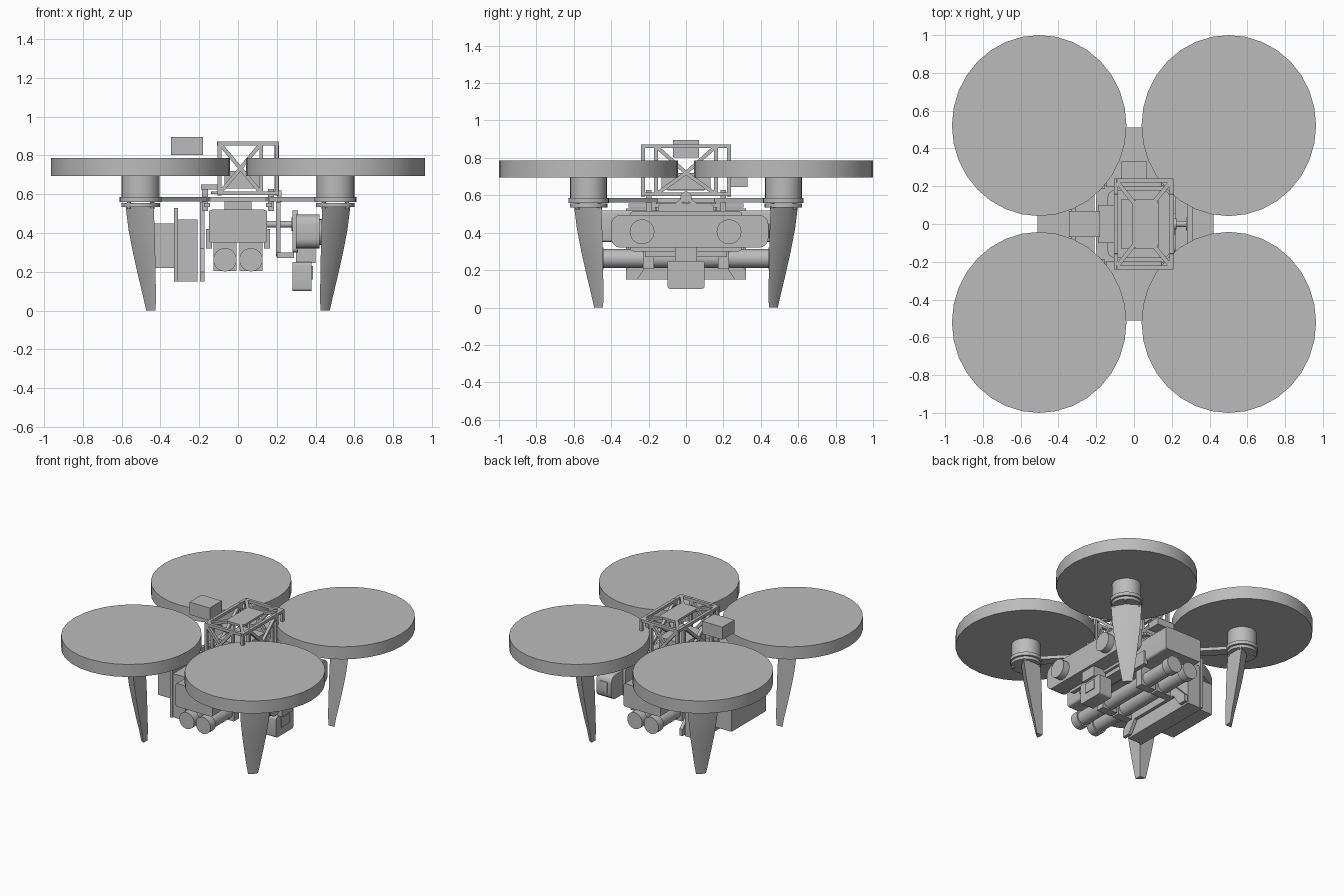
import bpy, bmesh, math
from mathutils import Vector, Matrix

cube = bpy.data.objects.get("Cube")
if cube:
    bpy.data.objects.remove(cube, do_unlink=True)

grey = bpy.data.materials.new("mid grey")
grey.use_nodes = True
COLOUR = (0.5, 0.5, 0.5, 1)
grey.diffuse_color = COLOUR
grey.node_tree.nodes["Principled BSDF"].inputs["Base Color"].default_value = COLOUR


def finish(name, bm, smooth=False):
    bmesh.ops.recalc_face_normals(bm, faces=bm.faces)
    mesh = bpy.data.meshes.new(name)
    bm.to_mesh(mesh)
    bm.free()
    mesh.materials.append(grey)
    obj = bpy.data.objects.new(name, mesh)
    bpy.context.collection.objects.link(obj)
    if smooth:
        bpy.ops.object.select_all(action='DESELECT')
        obj.select_set(True)
        bpy.context.view_layer.objects.active = obj
        bpy.ops.object.shade_smooth_by_angle(angle=math.radians(35))
    return obj


def box(name, x, y, z, bevel=0, bevel_axis=None):
    """Box from (min, max) pairs, optionally with rounded edges along one axis."""
    bm = bmesh.new()
    size = Vector((x[1] - x[0], y[1] - y[0], z[1] - z[0]))
    mid = Vector((sum(x), sum(y), sum(z))) / 2
    bmesh.ops.create_cube(bm, matrix=Matrix.Translation(mid) @ Matrix.Diagonal(size).to_4x4())
    if bevel:
        edges = [e for e in bm.edges if bevel_axis is None or
                 abs((e.verts[0].co - e.verts[1].co)[bevel_axis]) > 1e-4]
        bmesh.ops.bevel(bm, geom=edges, offset=bevel, segments=4, affect='EDGES', profile=0.5)
    return finish(name, bm, bevel > 0)


def cylinder(name, a, b, r, sides=32, stretch=1):
    """Cylinder from point a to point b."""
    a, b = Vector(a), Vector(b)
    bm = bmesh.new()
    bmesh.ops.create_cone(bm, cap_ends=True, segments=sides, radius1=r, radius2=r, depth=(b - a).length)
    turn = Vector((0, 0, 1)).rotation_difference(b - a).to_matrix().to_4x4()
    bm.transform(Matrix.Translation((a + b) / 2) @ turn @ Matrix.Diagonal((1, stretch, 1, 1)))
    return finish(name, bm, True)


def bars(name, pairs, w=0.018, h=0.018):
    """Square struts between pairs of points, joined in one object."""
    bm = bmesh.new()
    for a, b in pairs:
        a, b = Vector(a), Vector(b)
        turn = (b - a).to_track_quat('X', 'Z').to_matrix().to_4x4()
        bmesh.ops.create_cube(bm, matrix=Matrix.Translation((a + b) / 2) @ turn
                              @ Matrix.Diagonal(((b - a).length + w / 2, w, h, 1)))
    return finish(name, bm)


# Rotors, motors, arms and curved legs on the four corners
CX, CY = 0.502, 0.521
LEG = [(0.54, 0.435, 0.145), (0.42, 0.43, 0.135), (0.3, 0.427, 0.115),
       (0.18, 0.425, 0.09), (0.08, 0.423, 0.068), (0, 0.425, 0.048)]
for sx, side in ((1, "left"), (-1, "right")):
    for sy, end in ((-1, "front"), (1, "back")):
        tag = end + "_" + side
        px, py = sx * CX, sy * CY
        cylinder("rotor_" + tag, (px, py, 0.695), (px, py, 0.787), 0.462, 32, 0.479 / 0.462)
        cylinder("motor_" + tag, (px, py, 0.565), (px, py, 0.7), 0.098)
        cylinder("motor_flange_" + tag, (px, py, 0.535), (px, py, 0.555), 0.1)
        cylinder("motor_ring_" + tag, (px, py, 0.56), (px, py, 0.585), 0.108)
        bars("arm_" + tag, [((sx * 0.06, sy * 0.06, 0.574), (px, py, 0.574))], 0.07, 0.024)
        bm = bmesh.new()
        rows = []
        for z, inner, a in LEG:
            section = [(0, 0), (a, 0), (a * 0.62, a * 0.62), (0, a)]
            rows.append([bm.verts.new((sx * (inner + u), sy * (inner + 0.018 + v), z)) for u, v in section])
        for top, low in zip(rows, rows[1:]):
            for i in range(4):
                j = (i + 1) % 4
                bm.faces.new((top[i], top[j], low[j], low[i]))
        bm.faces.new(rows[0])
        bm.faces.new(rows[-1])
        finish("leg_" + tag, bm, True)
        # Bolts round the motor flange
        for k in range(4):
            t = math.radians(45 + 90 * k)
            bx, by = px + 0.085 * math.cos(t), py + 0.085 * math.sin(t)
            cylinder("flange_bolt_" + tag, (bx, by, 0.525), (bx, by, 0.6), 0.012, 10)

# Central plates and hub
box("centre_plate", (-0.2, 0.2), (-0.2, 0.2), (0.562, 0.586), 0.06, 2)
box("upper_plate", (-0.14, 0.19), (-0.18, 0.18), (0.6, 0.615), 0.04, 2)
box("hub_block", (-0.07, 0.07), (-0.16, 0.16), (0.515, 0.565))
bars("cross_rail", [((s * 0.16, -0.3, 0.545), (s * 0.16, 0.3, 0.545)) for s in (-1, 1)], 0.03, 0.02)

# Battery case and twin tubes below it
box("battery_case", (-0.15, 0.15), (-0.51, 0.51), (0.35, 0.52), 0.015, 1)
for s, side in ((1, "left"), (-1, "right")):
    x = s * 0.067
    cylinder("tube_" + side, (x, -0.47, 0.262), (x, 0.47, 0.262), 0.05)
    for t in (-1, 1):
        cylinder("tube_cap_" + side, (x, t * 0.44, 0.262), (x, t * 0.5, 0.262), 0.06)
        box("tube_clamp_" + side, (x - 0.06, x + 0.06), (t * 0.2 - 0.03, t * 0.2 + 0.03), (0.205, 0.36))
    box("case_lug_" + side, (s * 0.15 - 0.015, s * 0.15 + 0.015), (-0.3, 0.3), (0.32, 0.42))

# Equipment on the right side
box("side_box", (-0.51, -0.32), (-0.2, 0.2), (0.22, 0.45))
box("side_carrier", (-0.325, -0.21), (-0.31, 0.31), (0.15, 0.47))
box("side_carrier_plate", (-0.33, -0.31), (-0.32, 0.32), (0.15, 0.53))
bm = bmesh.new()
outline = [(-0.32, 0.15), (-0.26, 0.15), (-0.2, 0.24), (0.2, 0.24), (0.26, 0.15), (0.32, 0.15),
           (0.32, 0.2), (0.2, 0.32), (0.16, 0.56), (-0.16, 0.56), (-0.2, 0.32), (-0.32, 0.2)]
plate = bm.faces.new([bm.verts.new((-0.196, y, z)) for y, z in outline])
grown = bmesh.ops.extrude_face_region(bm, geom=[plate])
bmesh.ops.translate(bm, vec=(0.024, 0, 0), verts=[v for v in grown["geom"] if isinstance(v, bmesh.types.BMVert)])
finish("side_bracket", bm)

# Twin lens camera on the left side
box("camera_body", (0.3, 0.42), (-0.4, 0.44), (0.32, 0.495), 0.05, 0)
box("camera_back", (0.28, 0.31), (-0.3, 0.3), (0.3, 0.515), 0.02, 0)
box("camera_slot_plate", (0.33, 0.39), (0.435, 0.446), (0.37, 0.45), 0.004)
for y in (-0.235, 0.23):
    cylinder("camera_lens", (0.4, y, 0.405), (0.47, y, 0.405), 0.066)
box("camera_mount", (0.195, 0.22), (-0.15, 0.15), (0.28, 0.56), 0.03, 0)
cylinder("mount_rod", (0.14, 0, 0.445), (0.31, 0, 0.445), 0.017, 16)
cylinder("mount_disc", (0.275, 0, 0.445), (0.287, 0, 0.445), 0.035, 20)
box("lower_sensor", (0.28, 0.38), (-0.1, 0.1), (0.1, 0.25), 0.015, 0)
box("lower_sensor_lens", (0.38, 0.386), (-0.045, 0.045), (0.16, 0.23))
box("lower_sensor_bracket", (0.3, 0.4), (-0.06, 0.06), (0.245, 0.33))
box("lower_rail", (0.2, 0.29), (-0.22, 0.22), (0.27, 0.3))

# Open cage on top
LOW, HIGH = 0.605, 0.862
YS = (-0.23, 0.23)
XS = (-0.095, 0.2)
struts = []
for y in YS:
    struts += [((x, y, LOW), (x, y, HIGH)) for x in XS]
    struts += [((XS[0], y, z), (XS[1], y, z)) for z in (LOW, HIGH)]
    struts += [((-0.095, y, LOW), (0.12, y, HIGH)), ((0.12, y, LOW), (-0.095, y, HIGH)),
               ((0.12, y, LOW), (0.12, y, HIGH))]
for x in XS:
    struts += [((x, YS[0], z), (x, YS[1], z)) for z in (LOW, HIGH)]
    for s in (-1, 1):
        struts += [((x, s * 0.16, LOW), (x, s * 0.16, HIGH)),
                   ((x, s * 0.16, HIGH), (x, 0, 0.72)), ((x, s * 0.16, LOW), (x, 0, 0.72))]
for s in (-1, 1):
    struts += [((XS[0], s * 0.23, HIGH), (0.05, s * 0.05, HIGH)), ((XS[1], s * 0.23, HIGH), (0.05, s * 0.05, HIGH))]
bars("cage_struts", struts, 0.022, 0.02)
box("cage_top_plate", (-0.01, 0.13), (-0.13, 0.13), (0.856, 0.872), 0.03, 2)
box("flight_computer", (-0.07, 0.13), (-0.13, 0.13), (0.63, 0.72))

# Loose modules beside the cage
box("top_module", (-0.345, -0.18), (-0.07, 0.07), (0.802, 0.895))
box("rear_module", (-0.07, 0.07), (0.23, 0.33), (0.645, 0.695))
box("right_module", (-0.19, -0.1), (-0.1, 0.1), (0.625, 0.65))
cylinder("hinge_lug", (0.2, 0, 0.59), (0.225, 0, 0.59), 0.03, 20)
bars("mast_posts", [((sx * 0.17, sy * 0.2, 0.52), (sx * 0.17, sy * 0.2, 0.62))
                    for sx in (-1, 1) for sy in (-1, 1)], 0.03, 0.03)
bars("hinge_fork", [((0.21, s * 0.07, 0.535), (0.21, 0, 0.59)) for s in (-1, 1)], 0.02, 0.02)
